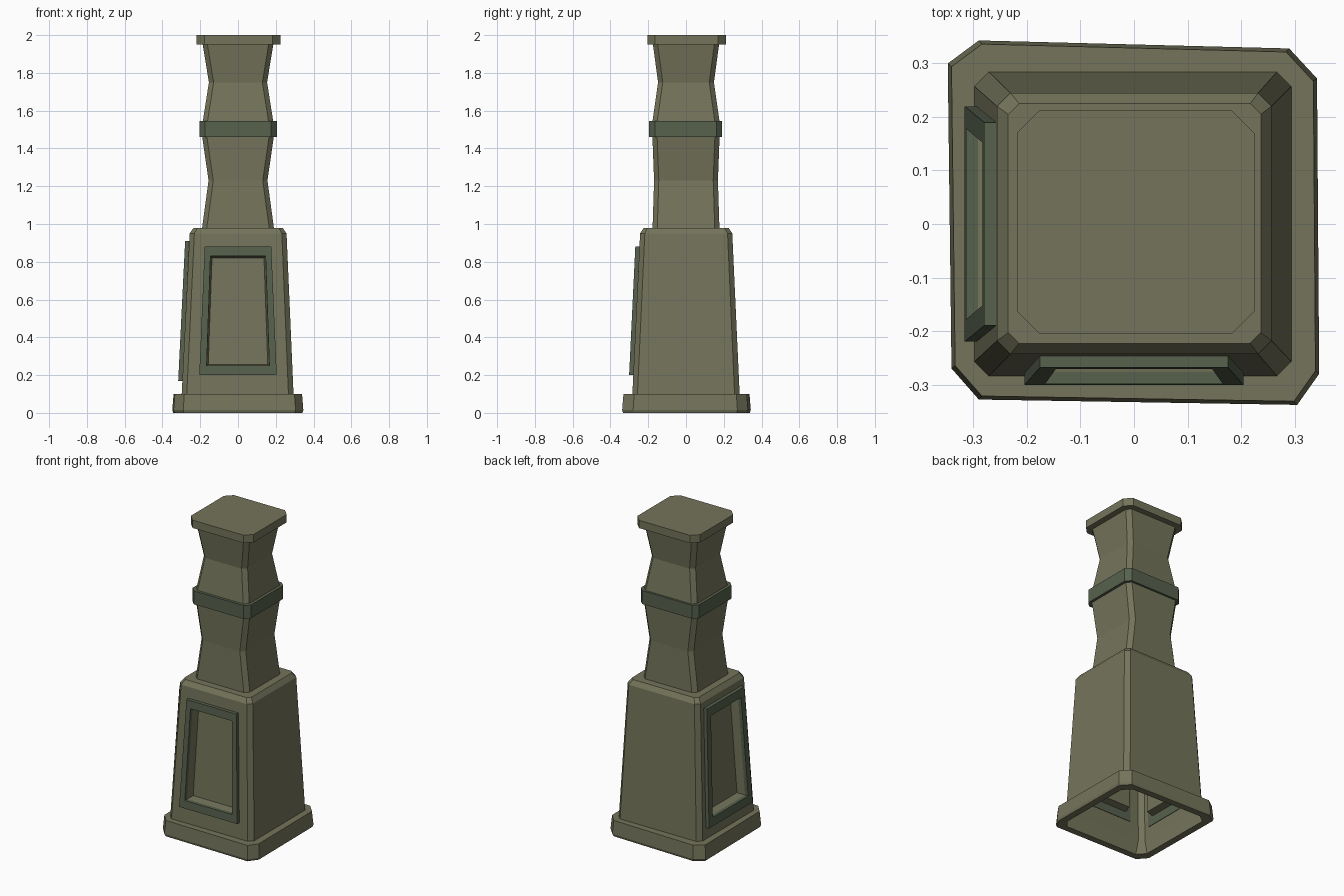
import bpy, bmesh
from mathutils import Vector

if "Cube" in bpy.data.objects:
    bpy.data.objects.remove(bpy.data.objects["Cube"])


def material(name, color):
    m = bpy.data.materials.new(name)
    m.diffuse_color = color
    m.use_nodes = True
    m.node_tree.nodes["Principled BSDF"].inputs["Base Color"].default_value = m.diffuse_color
    return m


OLIVE = material("olive_stone", (0.175, 0.175, 0.105, 1))
GREEN = material("green_trim", (0.095, 0.12, 0.075, 1))


def finish(bm, name, mat):
    bmesh.ops.recalc_face_normals(bm, faces=bm.faces)
    me = bpy.data.meshes.new(name)
    bm.to_mesh(me)
    bm.free()
    me.materials.append(mat)
    ob = bpy.data.objects.new(name, me)
    bpy.context.collection.objects.link(ob)
    return ob


def octagon(x0, x1, y0, y1, c):
    return [(x0 + c, y0), (x1 - c, y0), (x1, y0 + c), (x1, y1 - c),
            (x1 - c, y1), (x0 + c, y1), (x0, y1 - c), (x0, y0 + c)]


def loft(rings, bottom=True, top=True):
    """Skin a stack of (z, outline) rings."""
    bm = bmesh.new()
    loops = [[bm.verts.new((x, y, z)) for x, y in pts] for z, pts in rings]
    for a, b in zip(loops, loops[1:]):
        n = len(a)
        for i in range(n):
            bm.faces.new((a[i], a[(i + 1) % n], b[(i + 1) % n], b[i]))
    if bottom:
        bm.faces.new(loops[0][::-1])
    if top:
        bm.faces.new(loops[-1])
    return bm


def scaled(pts, s):
    return [(x * s, y * s) for x, y in pts]


# Plinth: slightly irregular hollow octagonal ring
foot = [(-0.29, -0.328), (0.305, -0.338), (0.346, -0.28), (0.342, 0.272),
        (0.29, 0.328), (-0.29, 0.343), (-0.348, 0.30), (-0.341, -0.27)]
lower = octagon(-0.298, 0.294, -0.284, 0.284, 0.027)
finish(loft([(0.10, lower), (0.0, scaled(foot, 0.86)), (0.0, scaled(foot, 0.985)),
             (0.015, foot), (0.10, scaled(foot, 0.98)), (0.10, lower)],
            False, False), "plinth", OLIVE)

# Tapered pedestal, open below, with a recessed panel on the front and left
upper = octagon(-0.256, 0.257, -0.243, 0.245, 0.025)
bm = loft([(0.10, lower), (0.95, upper),
           (0.98, octagon(-0.235, 0.237, -0.223, 0.225, 0.02))], False, True)
bmesh.ops.recalc_face_normals(bm, faces=bm.faces)


def front_pt(u, z, out):
    return Vector((u, -0.284 + (z - 0.10) * 0.0482 - out, z))


def left_pt(u, z, out):
    return Vector((-0.298 + (z - 0.10) * 0.0494 - out, u, z))


# point function, outward axis, outer and inner (half width, z) at bottom and top
panels = [("front", front_pt, Vector((0, -1, 0)),
           [(0.205, 0.20), (0.176, 0.88)], [(0.166, 0.25), (0.146, 0.83)]),
          ("left", left_pt, Vector((-1, 0, 0)),
           [(0.22, 0.17), (0.19, 0.91)], [(0.178, 0.225), (0.152, 0.855)])]


def corners(t):
    (wb, zb), (wt, zt) = t
    return [(-wb, zb), (wb, zb), (wt, zt), (-wt, zt)]


for side, pt, axis, outer, inner in panels:
    # Recess cut into the pedestal wall
    wall = max((f for f in bm.faces if len(f.verts) == 4),
               key=lambda f: f.normal.dot(axis) * f.calc_area())
    bmesh.ops.inset_individual(bm, faces=[wall], thickness=0.05)
    mid = wall.calc_center_median()
    for v in wall.verts:
        w, z = inner[0] if v.co.z < mid.z else inner[1]
        u = v.co.x if side == "front" else v.co.y
        v.co = pt(w if u > 0 else -w, z, 0)
    wall.normal_update()
    bmesh.ops.inset_individual(bm, faces=[wall], thickness=0.012, depth=-0.05)

    # Raised trapezoid frame around the recess
    fb = bmesh.new()
    section = [(outer, -0.003), (outer, 0.022), (inner, 0.022), (inner, -0.003)]
    loops = [[fb.verts.new(pt(u, z, d)) for u, z in corners(t)] for t, d in section]
    for k in range(4):
        a, b = loops[k], loops[(k + 1) % 4]
        for i in range(4):
            j = (i + 1) % 4
            fb.faces.new((a[i], a[j], b[j], b[i]))
    finish(fb, side + "_panel_frame", GREEN)
finish(bm, "pedestal", OLIVE)

# Waisted shaft in two stages: z, half width x, half depth y
for name, stages in (
        ("lower_shaft", [(0.98, 0.19, 0.177), (1.23, 0.156, 0.169), (1.465, 0.19, 0.178)]),
        ("upper_shaft", [(1.54, 0.187, 0.178), (1.75, 0.154, 0.148), (1.95, 0.187, 0.175)])):
    finish(loft([(z, octagon(-x, x, -y, y, 0.025)) for z, x, y in stages]), name, OLIVE)

# Middle band and top cap
band = octagon(-0.205, 0.206, -0.195, 0.191, 0.03)
finish(loft([(1.46, band), (1.545, band)]), "middle_band", GREEN)
cap = octagon(-0.219, 0.225, -0.205, 0.212, 0.042)
finish(loft([(1.95, cap), (2.0, cap)]), "top_cap", OLIVE)
